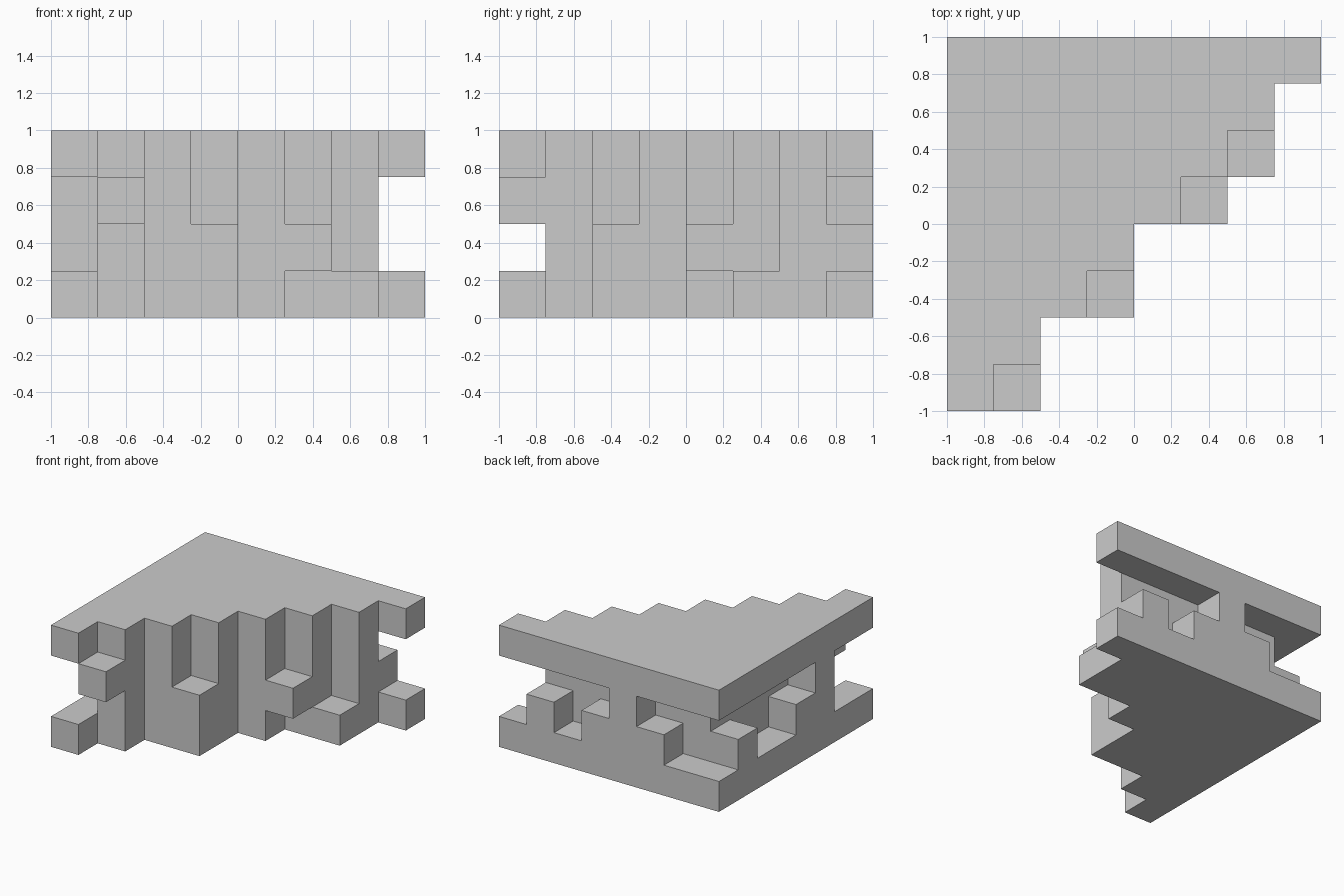
import bpy, bmesh, math
from mathutils import Vector

if "Cube" in bpy.data.objects:
    bpy.data.objects.remove(bpy.data.objects["Cube"])

CELL = 0.25
N, H = 8, 4   # cells per side, layers

# Base body: triangular staircase wedge, i (x) <= j (y), on every layer
solid = {(i, j, k) for j in range(N) for i in range(j + 1) for k in range(H)}

# Notches carved from the back and left walls in the two middle layers
carved = {
    1: [(0, 7), (1, 7), (5, 7), (7, 7), (0, 5), (0, 4), (0, 1), (0, 0)],
    2: [(0, 7), (1, 7), (2, 7), (4, 7), (5, 7), (6, 7), (7, 7),
        (0, 6), (0, 5), (0, 4), (0, 3), (0, 1), (0, 0)],
}
for k, cells in carved.items():
    solid -= {(i, j, k) for i, j in cells}

# Tabs sticking out of the stepped front
solid |= {(3, 2, 0), (3, 2, 1), (6, 5, 0), (5, 4, 1), (1, 0, 2)}


def add_exposed_faces(bm, cell):
    """Add the faces of one cell that do not touch another cell."""
    centre = Vector(cell) + Vector((0.5, 0.5, 0.5))
    for axis in range(3):
        for sign in (-1, 1):
            n = Vector((0, 0, 0))
            n[axis] = sign
            if tuple(int(c + d) for c, d in zip(cell, n)) in solid:
                continue
            u = Vector((0, 0, 0))
            u[(axis + 1) % 3] = 0.5
            v = n.cross(u)
            mid = centre + n * 0.5
            ring = [mid - u - v, mid + u - v, mid + u + v, mid - u + v]
            bm.faces.new([bm.verts.new((p - Vector((N / 2, N / 2, 0))) * CELL)
                          for p in ring])


# Skin the cells as one closed shell and merge flat areas
bm = bmesh.new()
for cell in sorted(solid):
    add_exposed_faces(bm, cell)
bmesh.ops.remove_doubles(bm, verts=bm.verts[:], dist=0.001)
bmesh.ops.dissolve_limit(bm, angle_limit=math.radians(1),
                         verts=bm.verts[:], edges=bm.edges[:])
mesh = bpy.data.meshes.new("stepped_wedge_block")
bm.to_mesh(mesh)
bm.free()
bpy.context.collection.objects.link(bpy.data.objects.new("stepped_wedge_block", mesh))
